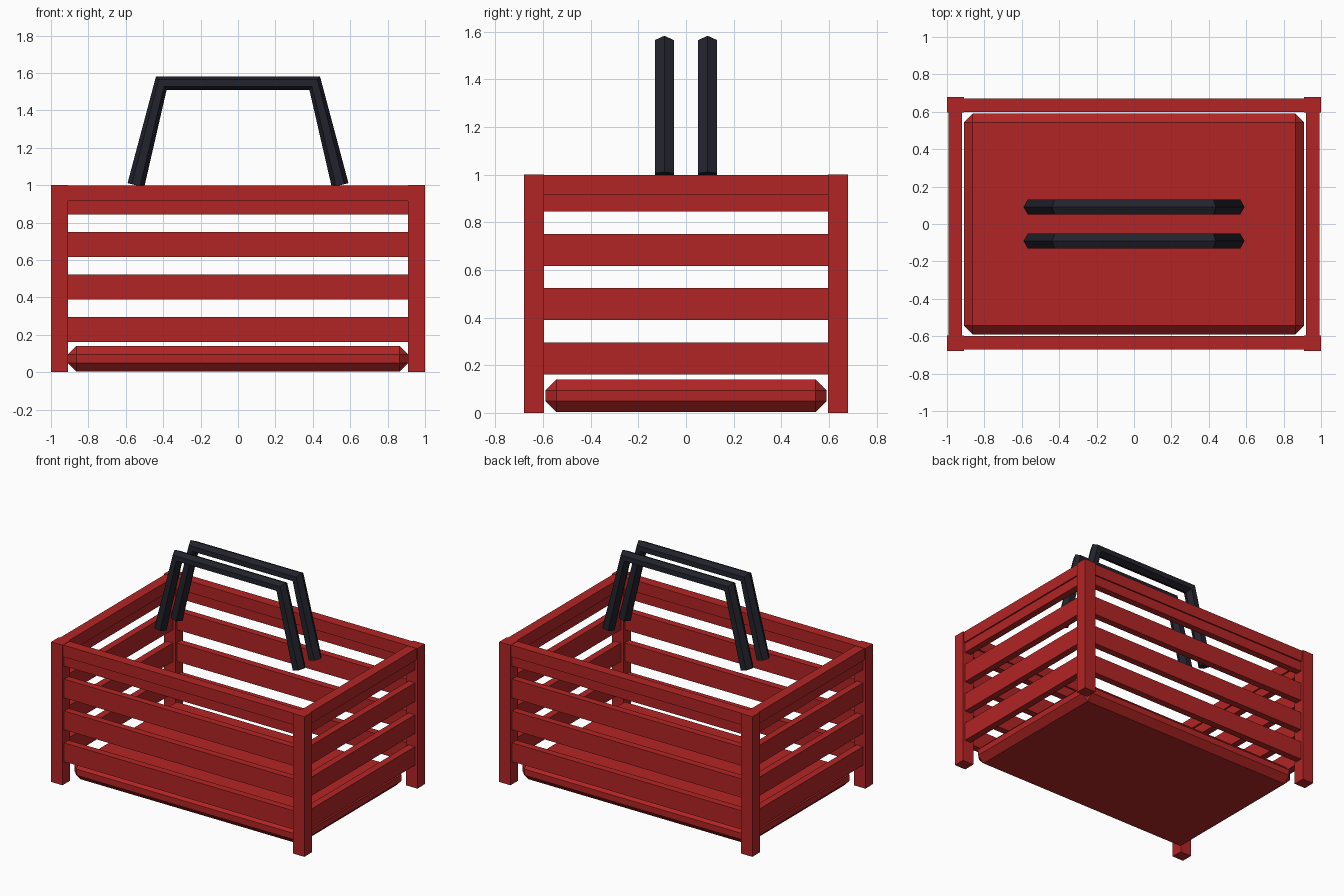
import bpy, bmesh
from math import sin, cos, pi
from mathutils import Vector

cube = bpy.data.objects.get("Cube")
if cube:
    bpy.data.objects.remove(cube)


def material(name, color):
    m = bpy.data.materials.new(name)
    m.use_nodes = True
    m.diffuse_color = color
    m.node_tree.nodes["Principled BSDF"].inputs["Base Color"].default_value = color
    return m


red = material("red", (0.45, 0.018, 0.018, 1))
black = material("dark_navy", (0.016, 0.016, 0.026, 1))


def add_object(name, bm, mat):
    bmesh.ops.recalc_face_normals(bm, faces=bm.faces)
    mesh = bpy.data.meshes.new(name)
    bm.to_mesh(mesh)
    bm.free()
    mesh.materials.append(mat)
    obj = bpy.data.objects.new(name, mesh)
    bpy.context.collection.objects.link(obj)
    return obj


def box(name, low, high, mat):
    low, high = Vector(low), Vector(high)
    bm = bmesh.new()
    bmesh.ops.create_cube(bm, size=1)
    bmesh.ops.scale(bm, vec=high - low, verts=bm.verts)
    bmesh.ops.translate(bm, vec=(low + high) / 2, verts=bm.verts)
    return add_object(name, bm, mat)


# Outer half sizes, and the inner edges of the corner posts
X, Y = 1.0, 0.68
PX, PY = 0.91, 0.595


def wall_bars(name, inset, thick, z0, z1):
    """One bar on each of the four walls, between the posts."""
    for side, s in (("front", -1), ("back", 1)):
        y0, y1 = sorted((s * (Y - inset), s * (Y - inset - thick)))
        box(f"{side}_{name}", (-PX, y0, z0), (PX, y1, z1), red)
    for side, s in (("right", -1), ("left", 1)):
        x0, x1 = sorted((s * (X - inset), s * (X - inset - thick)))
        box(f"{side}_{name}", (x0, -PY, z0), (x1, PY, z1), red)


# Corner posts
for xs, xname in ((-1, "right"), (1, "left")):
    for ys, yname in ((-1, "front"), (1, "back")):
        x0, x1 = sorted((xs * PX, xs * X))
        y0, y1 = sorted((ys * PY, ys * Y))
        box(f"{yname}_{xname}_post", (x0, y0, 0), (x1, y1, 1), red)

# Slats and top rim
for i in range(4):
    z = 0.162 + i * 0.2275
    wall_bars(f"slat_{i + 1}", 0.018, 0.05, z, z + 0.134)
wall_bars("rim", 0.008, 0.072, 0.915, 0.998)

# Chamfered floor tray
tray = box("floor_tray", (-0.91, -0.59, 0.004), (0.91, 0.59, 0.14), red)
chamfer = tray.modifiers.new("chamfer", "BEVEL")
chamfer.width = 0.046
chamfer.segments = 1


# Six-sided handles swept along a bent path
def handle(name, y, radius=0.046, sides=6):
    path = [Vector((x, y, z)) for x, z in
            ((-0.546, 1.0), (-0.41, 1.546), (0.41, 1.546), (0.546, 1.0))]
    across = Vector((0, 1, 0))
    bm = bmesh.new()
    rings = []
    for i, p in enumerate(path):
        tangent = Vector()
        if i > 0:
            tangent += (p - path[i - 1]).normalized()
        if i < len(path) - 1:
            tangent += (path[i + 1] - p).normalized()
        up = tangent.normalized().cross(across)
        angles = [2 * pi * k / sides for k in range(sides)]
        rings.append([bm.verts.new(p + radius * (up * cos(a) + across * sin(a)))
                      for a in angles])
    for a, b in zip(rings, rings[1:]):
        for k in range(sides):
            n = (k + 1) % sides
            bm.faces.new((a[k], a[n], b[n], b[k]))
    bm.faces.new(rings[0])
    bm.faces.new(rings[-1])
    return add_object(name, bm, black)


handle("front_handle", -0.091)
handle("back_handle", 0.091)
